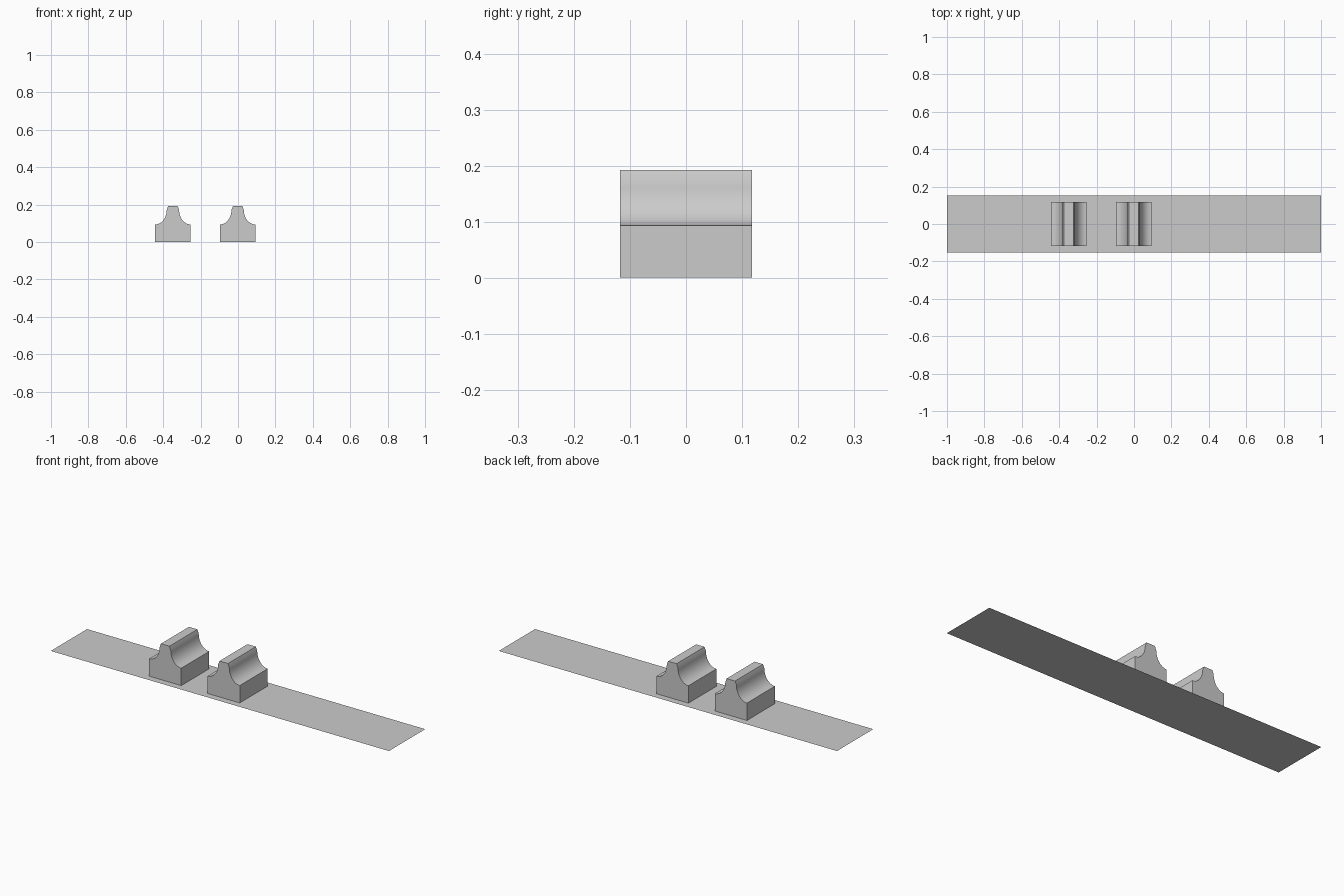
import bpy, math

if "Cube" in bpy.data.objects:
    bpy.data.objects.remove(bpy.data.objects["Cube"])

HALF_DEPTH = 0.118


def make_mesh(name, verts, faces):
    mesh = bpy.data.meshes.new(name)
    mesh.from_pydata(verts, [], faces)
    obj = bpy.data.objects.new(name, mesh)
    bpy.context.collection.objects.link(obj)
    return obj


# Thin flat strip under the blocks
make_mesh("base_strip",
          [(-1, -0.153, 0), (1, -0.153, 0), (1, 0.153, 0), (-1, 0.153, 0)],
          [(0, 1, 2, 3)])


# Half profile: straight foot, concave shoulder, narrow upright neck
def block_profile(steps=12):
    half = [(0.095, 0.001), (0.095, 0.09)]
    for i in range(steps + 1):
        a = math.pi / 2 * i / steps
        half.append((0.095 - 0.062 * math.sin(a), 0.172 - 0.078 * math.cos(a)))
    half.append((0.025, 0.193))
    return half + [(-x, z) for x, z in reversed(half)]


# Extruded block
def add_block(name, cx):
    prof = block_profile()
    n = len(prof)
    verts = [(cx + x, y, z) for y in (-HALF_DEPTH, HALF_DEPTH) for x, z in prof]
    faces = [(i, i + n, (i + 1) % n + n, (i + 1) % n) for i in range(n)]
    faces += [tuple(range(n)), tuple(reversed(range(n, 2 * n)))]
    obj = make_mesh(name, verts, faces)
    bpy.context.view_layer.objects.active = obj
    obj.select_set(True)
    bpy.ops.object.mode_set(mode='EDIT')
    bpy.ops.mesh.select_all(action='SELECT')
    bpy.ops.mesh.normals_make_consistent(inside=False)
    bpy.ops.object.mode_set(mode='OBJECT')
    bpy.ops.object.shade_smooth_by_angle(angle=math.radians(30))
    obj.select_set(False)


add_block("left_block", -0.348)
add_block("center_block", -0.002)
